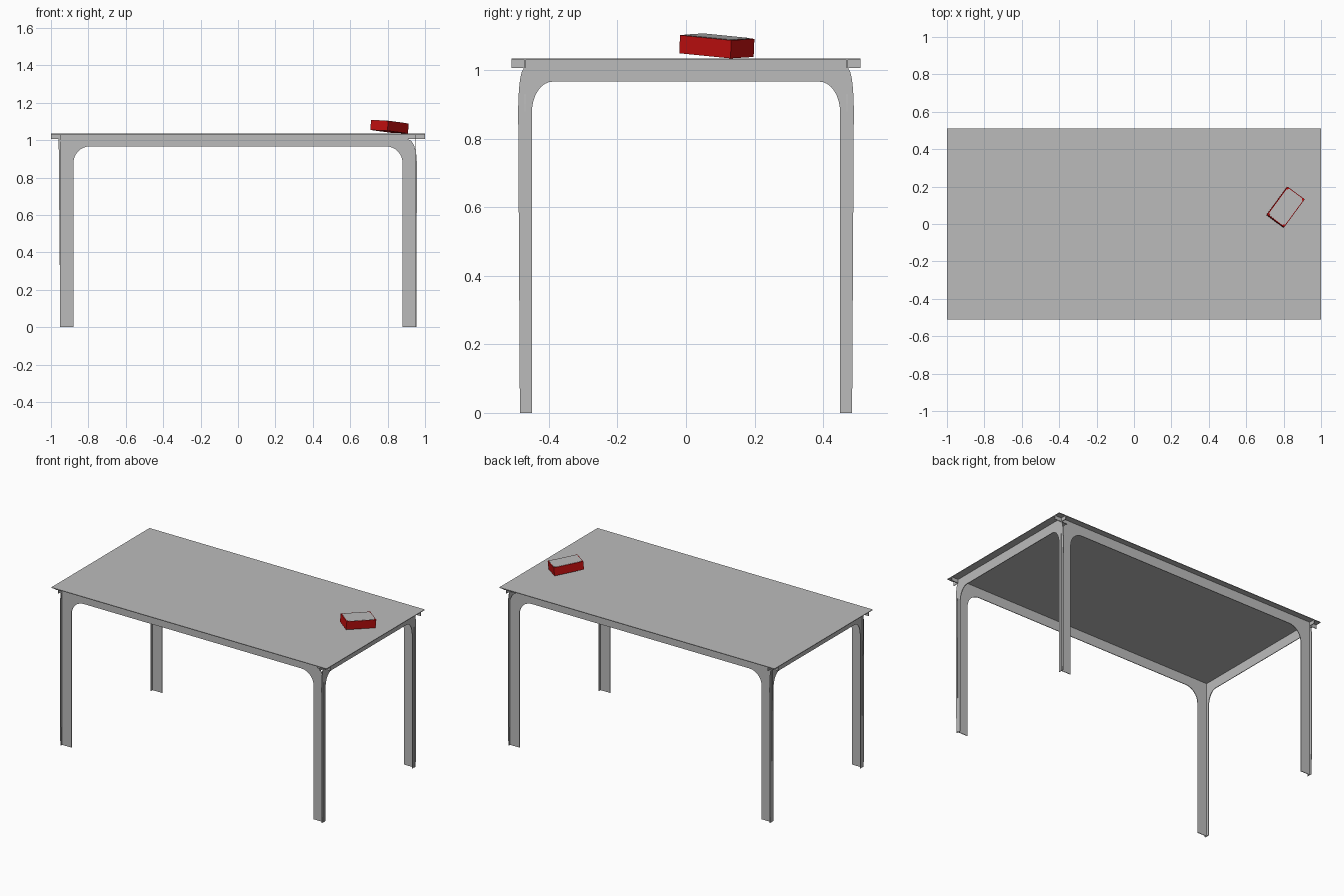
import bpy, bmesh, math
from mathutils import Matrix, Vector

cube = bpy.data.objects.get("Cube")
if cube:
    bpy.data.objects.remove(cube, do_unlink=True)


def material(name, colour):
    mat = bpy.data.materials.new(name)
    mat.use_nodes = True
    mat.diffuse_color = colour
    mat.node_tree.nodes["Principled BSDF"].inputs["Base Color"].default_value = colour
    return mat


GREY = material("light_grey", (0.5, 0.5, 0.5, 1))
RED = material("red", (0.55, 0.005, 0.005, 1))

TOP = 1.035      # upper face of the table
SHEET = 0.004    # thickness of all sheet parts


def add_object(name, bm, mat):
    mesh = bpy.data.meshes.new(name)
    bm.to_mesh(mesh)
    bm.free()
    mesh.materials.append(mat)
    obj = bpy.data.objects.new(name, mesh)
    bpy.context.collection.objects.link(obj)
    return obj


def sheet(name, points, mat, thickness=SHEET):
    """Flat outline given thickness by a solidify modifier."""
    bm = bmesh.new()
    bm.faces.new([bm.verts.new(p) for p in points])
    obj = add_object(name, bm, mat)
    mod = obj.modifiers.new("thickness", "SOLIDIFY")
    mod.thickness = thickness
    mod.offset = 0
    return obj


def half_frame(edge, notch, flare, foot, inner, radius, steps=8):
    """Right half of a leg frame: edge tab, notch, flared leg, rounded inner corner."""
    tab, shoulder, apron = 1.007, 0.88, 0.967
    angles = [math.pi / 2 * i / steps for i in range(steps + 1)]
    pts = [(edge, TOP - SHEET), (edge, tab), (notch, tab)]
    pts += [(notch + (flare - notch) * math.sin(a),
             shoulder + (tab - 0.004 - shoulder) * math.cos(a)) for a in angles]
    pts += [(foot, 0), (inner, 0)]
    pts += [(inner - radius * (1 - math.cos(a)),
             apron - 0.09 * (1 - math.sin(a))) for a in angles]
    return pts


def frame_outline(right, left):
    return right + [(-u, z) for u, z in reversed(left)]


# Table top
sheet("table_top", [(x, y, TOP - SHEET / 2) for x, y in
                    ((-1, -0.51), (1, -0.51), (1, 0.51), (-1, 0.51))], GREY)

# Long frames, with a plain shoulder at one end and a notched one at the other
long_outline = frame_outline(half_frame(1.0, 0.91, 0.956, 0.955, 0.88, 0.09),
                             half_frame(1.0, 0.96, 0.958, 0.95, 0.88, 0.09))
for name, y in (("front_leg_frame", -0.47), ("back_leg_frame", 0.47)):
    sheet(name, [(u, y, z) for u, z in long_outline], GREY)

# Short frames
side = half_frame(0.51, 0.474, 0.49, 0.485, 0.45, 0.06)
side_outline = frame_outline(side, side)
for name, x in (("left_leg_frame", 0.95), ("right_leg_frame", -0.95)):
    sheet(name, [(x, u, z) for u, z in side_outline], GREY)

# Tilted box lying on the table: long axis dips towards the back
LENGTH, WIDTH, HEIGHT = 0.186, 0.114, 0.053
long_axis = Vector((0.11, 0.15, -0.015)).normalized()
short_axis = Vector((0.09, -0.07, -0.004))
short_axis = (short_axis - long_axis * short_axis.dot(long_axis)).normalized()
up = short_axis.cross(long_axis)
pose = Matrix((short_axis, long_axis, up)).transposed().to_4x4()
pose.translation = (0.81, 0.09, 1.071)

bm = bmesh.new()
bmesh.ops.create_cube(bm, size=1, matrix=Matrix.Diagonal((WIDTH, LENGTH, HEIGHT, 1)))
box = add_object("small_box", bm, RED)
box.matrix_world = pose

# Lid panel with clipped corners
w, l, c = WIDTH / 2 - 0.004, LENGTH / 2 - 0.004, 0.012
corners = [(w, l - c), (w - c, l), (c - w, l), (-w, l - c),
           (-w, c - l), (c - w, -l), (w - c, -l), (w, c - l)]
panel = sheet("box_lid_panel", [(x, y, HEIGHT / 2) for x, y in corners], GREY, 0.003)
panel.matrix_world = pose
